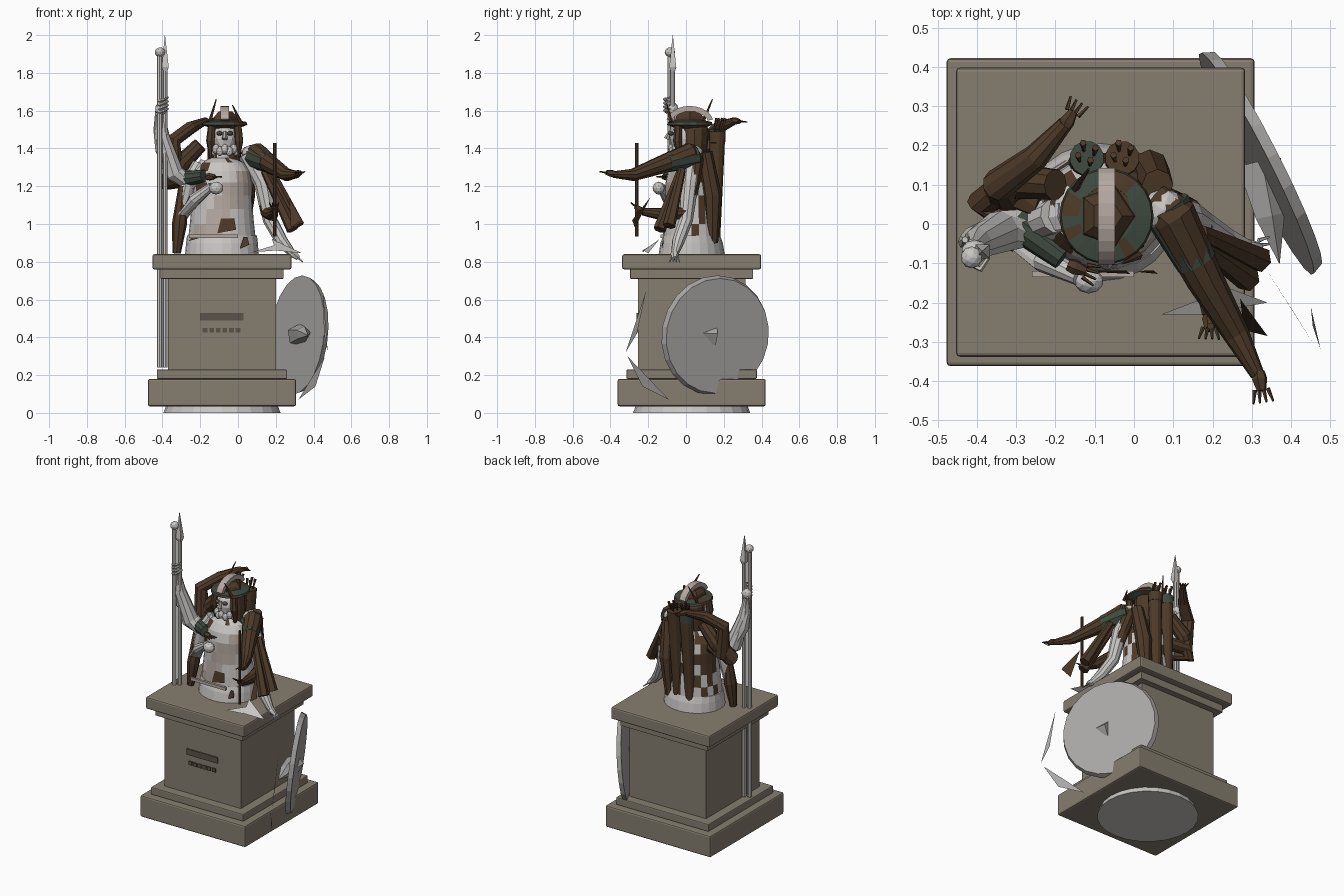
import bpy, bmesh, math, random
from mathutils import Vector, Matrix

if "Cube" in bpy.data.objects:
    bpy.data.objects.remove(bpy.data.objects["Cube"])
random.seed(4)

def mat(name, c):
    m = bpy.data.materials.new(name)
    m.diffuse_color = (*c, 1)
    m.use_nodes = True
    m.node_tree.nodes["Principled BSDF"].inputs["Base Color"].default_value = m.diffuse_color
    return m

STONE = mat("stone", (0.24, 0.21, 0.16))
DARK = mat("dark_stone", (0.10, 0.085, 0.065))
WHITE = mat("marble", (0.58, 0.56, 0.54))
PINK = mat("pale_cloth", (0.46, 0.39, 0.35))
BROWN = mat("bronze", (0.075, 0.042, 0.022))
GREEN = mat("patina", (0.05, 0.07, 0.05))
GREY = mat("shield_grey", (0.40, 0.39, 0.38))

def finish(name, bm, *mats):
    bmesh.ops.recalc_face_normals(bm, faces=bm.faces)
    me = bpy.data.meshes.new(name)
    bm.to_mesh(me)
    bm.free()
    ob = bpy.data.objects.new(name, me)
    bpy.context.collection.objects.link(ob)
    for m in mats:
        me.materials.append(m)
    return ob

def box(name, x0, x1, y0, y1, z0, z1, m, bevel=0):
    bm = bmesh.new()
    bmesh.ops.create_cube(bm, size=1)
    for v in bm.verts:
        v.co = Vector(((x0 + x1) / 2 + v.co.x * (x1 - x0), (y0 + y1) / 2 + v.co.y * (y1 - y0),
                       (z0 + z1) / 2 + v.co.z * (z1 - z0)))
    ob = finish(name, bm, m)
    if bevel:
        b = ob.modifiers.new("bevel", "BEVEL")
        b.width, b.segments = bevel, 2
    return ob

def loft(name, rings, *mats, pick=None):
    bm = bmesh.new()
    R = [[bm.verts.new(p) for p in r] for r in rings]
    n = len(R[0])
    for a, b in zip(R, R[1:]):
        for i in range(n):
            bm.faces.new((a[i], a[(i + 1) % n], b[(i + 1) % n], b[i]))
    bm.faces.new(R[0][::-1])
    bm.faces.new(R[-1])
    if pick:
        for f in bm.faces:
            f.material_index = pick(f.calc_center_median())
    return finish(name, bm, *mats)

def tube(name, pts, radii, m, n=10):
    """Tapered tube through points, mitred at joints."""
    P = [Vector(p) for p in pts]
    rings = []
    side = None
    for i, p in enumerate(P):
        d = (P[min(i + 1, len(P) - 1)] - P[max(i - 1, 0)]).normalized()
        if side is None:
            side = d.orthogonal()
        side = (side - d * side.dot(d)).normalized()
        up = d.cross(side)
        rings.append([p + radii[i] * (math.cos(a) * side + math.sin(a) * up)
                      for a in (2 * math.pi * k / n for k in range(n))])
    return loft(name, rings, m)

def turned(name, cx, cy, prof, *mats, n=24, pick=None):
    """Stack of ellipses: (z, rx, ry)."""
    return loft(name, [[(cx + rx * math.cos(2 * math.pi * k / n), cy + ry * math.sin(2 * math.pi * k / n), z)
                        for k in range(n)] for z, rx, ry in prof], *mats, pick=pick)

def ball(name, c, r, m):
    bm = bmesh.new()
    bmesh.ops.create_icosphere(bm, subdivisions=2, radius=1)
    for v in bm.verts:
        v.co = Vector(c) + Vector(v.co[i] * r[i] for i in range(3))
    return finish(name, bm, m)

def shard(name, pts, m):
    bm = bmesh.new()
    bm.faces.new([bm.verts.new(p) for p in pts])
    return finish(name, bm, m)

def hand(name, c, d, m, r=0.02):
    """Palm and four fingers pointing along d."""
    c, d = Vector(c), Vector(d).normalized()
    s = d.cross(Vector((0, 0, 1))).normalized()
    tube(name + "_palm", [c - d * r, c, c + d * r * 1.5], [r * .8, r, r * .6], m, 6)
    for k in range(4):
        a = c + d * r * 1.3 + s * (k - 1.5) * r * .55
        tube(f"{name}_finger_{k}", [a, a + d * .035 + s * (k - 1.5) * .006], [.006, .003], m, 5)

# Pedestal steps, all about one centre
cx, cy = -0.085, 0.03
for name, h, z0, z1, bv in (("pedestal_base", .392, .035, .18, .01), ("pedestal_lower_step", .345, .18, .23, .006),
                            ("pedestal_shaft", .285, .23, .71, 0), ("pedestal_upper_step", .326, .71, .76, .004),
                            ("pedestal_cap", .368, .76, .84, .01)):
    box(name, cx - h, cx + h, cy - h, cy + h, z0, z1, STONE, bv)
box("plaque", -.20, .03, -.262, -.25, .49, .53, DARK)
for k in range(6):
    x = -.187 + k * .035
    box(f"plaque_stud_{k}", x, x + .025, -.262, -.25, .425, .45, DARK)

# Gown skirt running down through the pedestal
turned("skirt", cx, cy, [(0, .31, .31), (.04, .295, .295), (.45, .25, .25), (.84, .195, .175), (.90, .19, .165), (.94, .185, .15)], WHITE)

# Torso with a diagonal sash and bronze patches
def torso_pick(c):
    s = (c.z - .95) - 1.3 * (c.x + .18)
    if c.y < cy and abs(s) < .09:
        return 1
    return 2 if random.random() < (.16 if c.y < cy else .45) else 0
turned("torso", cx, cy, [(.86, .165, .145), (.93, .178, .152), (1.0, .17, .148), (1.08, .163, .14), (1.15, .16, .138), (1.22, .16, .138),
                         (1.28, .15, .125), (1.325, .12, .095), (1.35, .055, .055), (1.42, .045, .05)],
       WHITE, PINK, BROWN, pick=torso_pick)
for k, (x0, x1, z0, z1) in enumerate(((-.11, -.01, .95, 1.03), (-.26, -.19, .91, .935), (.01, .06, .87, .93))):
    shard(f"bronze_fold_{k}", [(x0, -.122, z0), (x1, -.127, z0 + .02), (x1 - .01, -.118, z1), (x0 + .02, -.118, z1)], BROWN)
box("belt", -.26, .0, -.135, -.12, .925, .945, PINK)

# Head, hair, beard and helmet
hx, hy = -.07, .01
ball("head", (hx, hy - .01, 1.45), (.07, .085, .09), WHITE)
turned("hair", hx, hy + .035, [(1.33, .085, .055), (1.42, .09, .07), (1.5, .085, .075), (1.55, .06, .05)], BROWN, n=12)
for s in (-1, 1):
    tube(f"hair_lock_{s}", [(hx + s * .068, -.04, 1.53), (hx + s * .075, -.045, 1.44), (hx + s * .07, -.03, 1.35)], [.02, .024, .012], BROWN, 7)
    ball(f"eye_{s}", (hx + s * .028, -.08, 1.48), (.017, .015, .012), DARK)
tube("nose", [(hx, -.085, 1.49), (hx, -.103, 1.45)], [.008, .016], PINK, 6)
for k in range(7):
    a = (k - 3) * .38
    ball(f"beard_curl_{k}", (hx + .068 * math.sin(a), .0 - .078 * math.cos(a), 1.385 + .012 * (k % 2)), (.019, .019, .026), WHITE)
turned("helmet_brim", hx, .02, [(1.505, .07, .07), (1.525, .12, .122), (1.54, .115, .118), (1.55, .07, .07)], GREEN, BROWN,
       n=22, pick=lambda c: random.random() < .4)
turned("helmet_dome", hx, .02, [(1.53, .078, .085), (1.57, .068, .075), (1.595, .04, .045)], BROWN, n=5)
arc = [(math.cos(t), math.sin(t)) for t in (math.radians(15 + 15 * k) for k in range(11))]
loft("helmet_crest", [[(x, .02 + r * c, 1.53 + rz * s) for x, r, rz in ((-.092, .1, .065), (-.048, .1, .065), (-.048, .127, .095), (-.092, .127, .095))]
                      for c, s in arc], PINK)
tube("plume_left", [(-.15, .09, 1.54), (-.115, .14, 1.66)], [.01, .003], BROWN, 5)
tube("plume_right", [(-.03, -.1, 1.63), (.012, -.08, 1.54)], [.003, .011], BROWN, 5)

# Marble arms
tube("raised_marble_arm", [(-.16, .02, 1.3), (-.26, .0, 1.22), (-.34, -.02, 1.27), (-.40, -.05, 1.46), (-.412, -.06, 1.58)],
     [.055, .055, .055, .04, .022], WHITE)
tube("raised_sleeve", [(-.43, -.04, 1.6), (-.428, -.045, 1.5), (-.40, -.04, 1.40), (-.33, -.01, 1.26)], [.008, .02, .04, .045], WHITE, 8)
ball("raised_palm", (-.405, -.07, 1.61), (.035, .03, .035), WHITE)
for k in range(4):
    tube(f"raised_finger_{k}", [(-.42, -.1, 1.59 + .02 * k), (-.39, -.115, 1.6 + .02 * k), (-.37, -.085, 1.61 + .02 * k)], [.007, .008, .005], WHITE, 5)
tube("bent_marble_arm", [(-.2, .02, 1.31), (-.27, -.01, 1.2), (-.30, -.03, 1.03), (-.23, -.09, 1.13), (-.14, -.135, 1.2)],
     [.045, .042, .036, .034, .022], WHITE)
ball("marble_fist", (-.115, -.145, 1.19), (.038, .032, .034), WHITE)
tube("lowered_marble_arm", [(.05, .04, 1.37), (.13, .02, 1.22), (.17, .0, 1.02), (.23, -.04, .91), (.29, -.06, .84)], [.05, .048, .038, .034, .02], WHITE)
hand("lowered_hand", (.295, -.06, .84), (.6, 0, -.5), WHITE, .022)

# Bronze arms
tube("forward_bronze_arm", [(.05, .06, 1.36), (.10, .02, 1.37), (.18, -.14, 1.31), (.26, -.28, 1.26), (.315, -.385, 1.262)],
     [.05, .06, .048, .034, .018], BROWN)
ball("shoulder_plate", (.075, .035, 1.375), (.055, .055, .045), WHITE)
tube("shoulder_sleeve", [(.08, .045, 1.36), (.16, -.10, 1.325)], [.065, .053], GREEN)
hand("forward_hand", (.32, -.395, 1.268), (.15, -1, .15), BROWN)
tube("bow_arm", [(.08, .05, 1.35), (.13, .03, 1.2), (.16, 0, 1.06), (.18, -.12, 1.05), (.193, -.23, 1.065)], [.045, .042, .04, .034, .02], BROWN)
hand("bow_hand", (.193, -.245, 1.075), (-.05, -1, .8), BROWN)
tube("bow_stave", [(.195, -.26, .935), (.195, -.26, 1.43)], [.009, .009], BROWN, 8)
tube("quiver_reaching_arm", [(-.24, .06, 1.26), (-.33, .09, 1.25), (-.345, .10, 1.44), (-.25, .17, 1.51), (-.175, .255, 1.545)],
     [.045, .055, .042, .034, .02], BROWN)
hand("quiver_reaching_hand", (-.17, .26, 1.545), (.6, 1, -.1), BROWN)
tube("crossing_arm", [(-.2, .1, 1.42), (-.3, .11, 1.32), (-.375, .06, 1.22), (-.29, .0, 1.235), (-.19, -.075, 1.255)], [.04, .048, .05, .042, .028], BROWN)
tube("crossing_cuff", [(-.30, .005, 1.235), (-.18, -.085, 1.255)], [.046, .034], GREEN)
hand("crossing_hand", (-.15, -.11, 1.25), (1, -.4, 0), BROWN)
tube("hanging_sleeve", [(-.29, -.02, 1.2), (-.31, -.03, 1.0), (-.325, -.04, .845)], [.025, .04, .022], BROWN, 8)

# Cloth hanging below the outstretched arm
for k, (a, b) in enumerate((((.14, -.03, 1.28), (.29, -.14, .97)), ((.17, -.02, 1.29), (.32, -.09, .99)))):
    tube(f"hanging_cloth_{k}", [a, b], [.02, .034], BROWN, 6)
shard("cloth_tip", [(.27, -.19, 1.14), (.34, -.285, 1.02), (.28, -.27, .98)], BROWN)

# Quivers and arrows on the back
for k, (x, top, m) in enumerate(((-.12, 1.5, GREEN), (-.03, 1.49, BROWN))):
    tube(f"quiver_{k}", [(x - .02, .15, .88), (x, .165, top - .06)], [.03, .042], BROWN, 12)
    tube(f"quiver_rim_{k}", [(x, .165, top - .06), (x, .168, top)], [.044, .044], m, 12)
    for j in range(4):
        a = j * math.pi / 2 + .4
        tube(f"arrow_{k}_{j}", [(x + .02 * math.cos(a), .168 + .02 * math.sin(a), top), (x + .024 * math.cos(a), .185 + .024 * math.sin(a), top + .06)],
             [.004, .009], BROWN, 5)
tube("back_cloak", [(.06, .1, 1.38), (.04, .14, 1.15), (.02, .14, .9)], [.04, .05, .03], BROWN, 8)

# Spear and staff
tube("staff", [(-.415, -.085, .24), (-.415, -.085, 1.9)], [.014, .014], WHITE, 8)
ball("staff_knob", (-.413, -.085, 1.91), (.028, .028, .026), WHITE)
tube("spear_shaft", [(-.385, -.07, .24), (-.385, -.07, 1.86)], [.013, .013], WHITE, 8)
tube("spear_head", [(-.385, -.07, 1.8), (-.385, -.07, 1.83), (-.387, -.07, 2.0)], [.012, .026, .001], WHITE, 4)

# Leaning shield with boss
bm = bmesh.new()
N = Vector((.885, .45, -.10)).normalized()
M = Matrix.Translation((.325, .16, .41)) @ N.to_track_quat('Z', 'Y').to_matrix().to_4x4()
bmesh.ops.create_cone(bm, cap_ends=True, cap_tris=True, segments=22, radius1=.318, radius2=.305, depth=.03, matrix=M)
finish("shield", bm, GREY)
tube("shield_boss", [Vector((.325, .16, .41)) - N * .01, (.345, .02, .42), (.37, -.1, .41)], [.06, .04, .001], GREY, 5)

# Loose splinters beside the shield and on the cap
shard("splinter_upper", [(.45, -.21, .65), (.475, -.32, .32), (.455, -.26, .42)], GREY)
shard("splinter_lower", [(.32, -.09, .07), (.46, -.31, .30), (.41, -.23, .14)], GREY)
shard("splinter_flat_a", [(.07, -.23, .85), (.2, -.18, .89), (.2, -.23, .86)], WHITE)
shard("splinter_flat_b", [(.18, -.14, .92), (.34, -.2, .845), (.2, -.225, .86)], WHITE)
